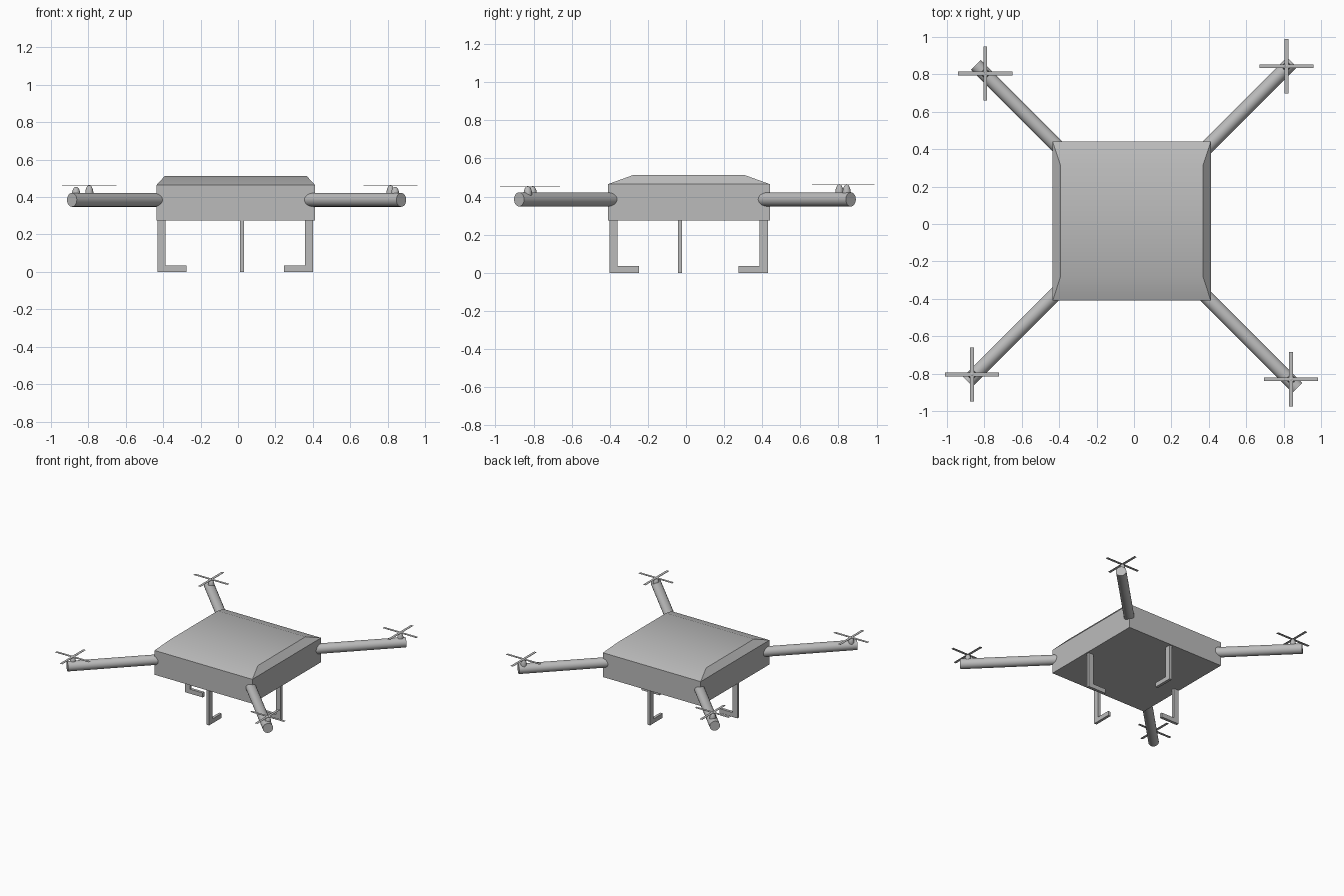
import bpy, bmesh, math
from mathutils import Vector

cube = bpy.data.objects.get("Cube")
if cube:
    bpy.data.objects.remove(cube, do_unlink=True)

grey = bpy.data.materials.new("plain_grey")
grey.use_nodes = True
grey.diffuse_color = (0.5, 0.5, 0.5, 1)
grey.node_tree.nodes["Principled BSDF"].inputs["Base Color"].default_value = (0.5, 0.5, 0.5, 1)


def finish(name, bm, smooth=False):
    bmesh.ops.recalc_face_normals(bm, faces=bm.faces)
    mesh = bpy.data.meshes.new(name)
    bm.to_mesh(mesh)
    bm.free()
    mesh.materials.append(grey)
    obj = bpy.data.objects.new(name, mesh)
    bpy.context.collection.objects.link(obj)
    if smooth:
        bpy.ops.object.select_all(action='DESELECT')
        obj.select_set(True)
        bpy.context.view_layer.objects.active = obj
        bpy.ops.object.shade_smooth_by_angle(angle=math.radians(30))
    return obj


# Body: box topped by a shallow sloped lid
MID = Vector((-0.012, 0.015, 0))
bm = bmesh.new()
rings = []
for hx, hy, z in ((0.423, 0.425, 0.275), (0.423, 0.425, 0.465), (0.38, 0.295, 0.512)):
    rings.append([bm.verts.new(MID + Vector((sx * hx, sy * hy, z)))
                  for sx, sy in ((-1, -1), (1, -1), (1, 1), (-1, 1))])
for low, high in zip(rings, rings[1:]):
    for i in range(4):
        j = (i + 1) % 4
        bm.faces.new((low[i], low[j], high[j], high[i]))
bm.faces.new(rings[0][::-1])
bm.faces.new(rings[-1])
finish("body", bm, smooth=True)


def arm(name, tip):
    # Round bar running from inside the body out to the tip
    end = Vector((*tip, 0.385))
    out = Vector((math.copysign(1, tip[0]), math.copysign(1, tip[1]), 0)).normalized()
    length = 0.75
    bm = bmesh.new()
    bmesh.ops.create_cone(bm, cap_ends=True, segments=32, radius1=0.037,
                          radius2=0.037, depth=length)
    obj = finish(name, bm, smooth=True)
    obj.rotation_euler = out.to_track_quat('Z', 'Y').to_euler()
    obj.location = end - out * length / 2


def rotor(name, x, y, top):
    # Pointed dome hub
    bm = bmesh.new()
    bmesh.ops.create_uvsphere(bm, u_segments=20, v_segments=12, radius=1)
    bmesh.ops.scale(bm, vec=(0.022, 0.022, top - 0.415), verts=bm.verts)
    finish(name + "_hub", bm, smooth=True).location = (x, y, 0.415)
    # Paper-thin crossed blades
    bm = bmesh.new()
    for hx, hy in ((0.145, 0.01), (0.01, 0.145)):
        geo = bmesh.ops.create_cube(bm, size=2)
        bmesh.ops.scale(bm, vec=(hx, hy, 0.001), verts=geo["verts"])
    finish(name + "_blades", bm).location = (x, y, top - 0.004)


# Arm tip, rotor centre and hub height at each corner
for side, tip, hub, top in (
        ("back_right", (-0.845, 0.85), (-0.795, 0.805), 0.465),
        ("back_left", (0.845, 0.865), (0.815, 0.843), 0.465),
        ("front_right", (-0.888, -0.842), (-0.866, -0.805), 0.455),
        ("front_left", (0.873, -0.876), (0.84, -0.83), 0.455)):
    arm(side + "_arm", tip)
    rotor(side + "_rotor", *hub, top)


def leg(name, outer, axis):
    # L-shaped leg with its foot pointing inward, extruded sideways
    s = math.copysign(1, outer)
    profile = ((0, 0), (0.155, 0), (0.155, 0.035), (0.043, 0.035), (0.043, 0.276), (0, 0.276))
    side = (-0.043, -0.021) if axis == 0 else (0.01, 0.031)
    bm = bmesh.new()
    verts = []
    for d, z in profile:
        a = outer - s * d
        verts.append(bm.verts.new((a, side[0], z) if axis == 0 else (side[0], a, z)))
    face = bm.faces.new(verts)
    geo = bmesh.ops.extrude_face_region(bm, geom=[face])["geom"]
    shift = Vector((0, 0, 0))
    shift[1 - axis] = side[1] - side[0]
    bmesh.ops.translate(bm, vec=shift, verts=[g for g in geo if isinstance(g, bmesh.types.BMVert)])
    finish(name, bm)


leg("right_leg", -0.43, 0)
leg("left_leg", 0.4, 0)
leg("front_leg", -0.402, 1)
leg("back_leg", 0.43, 1)
